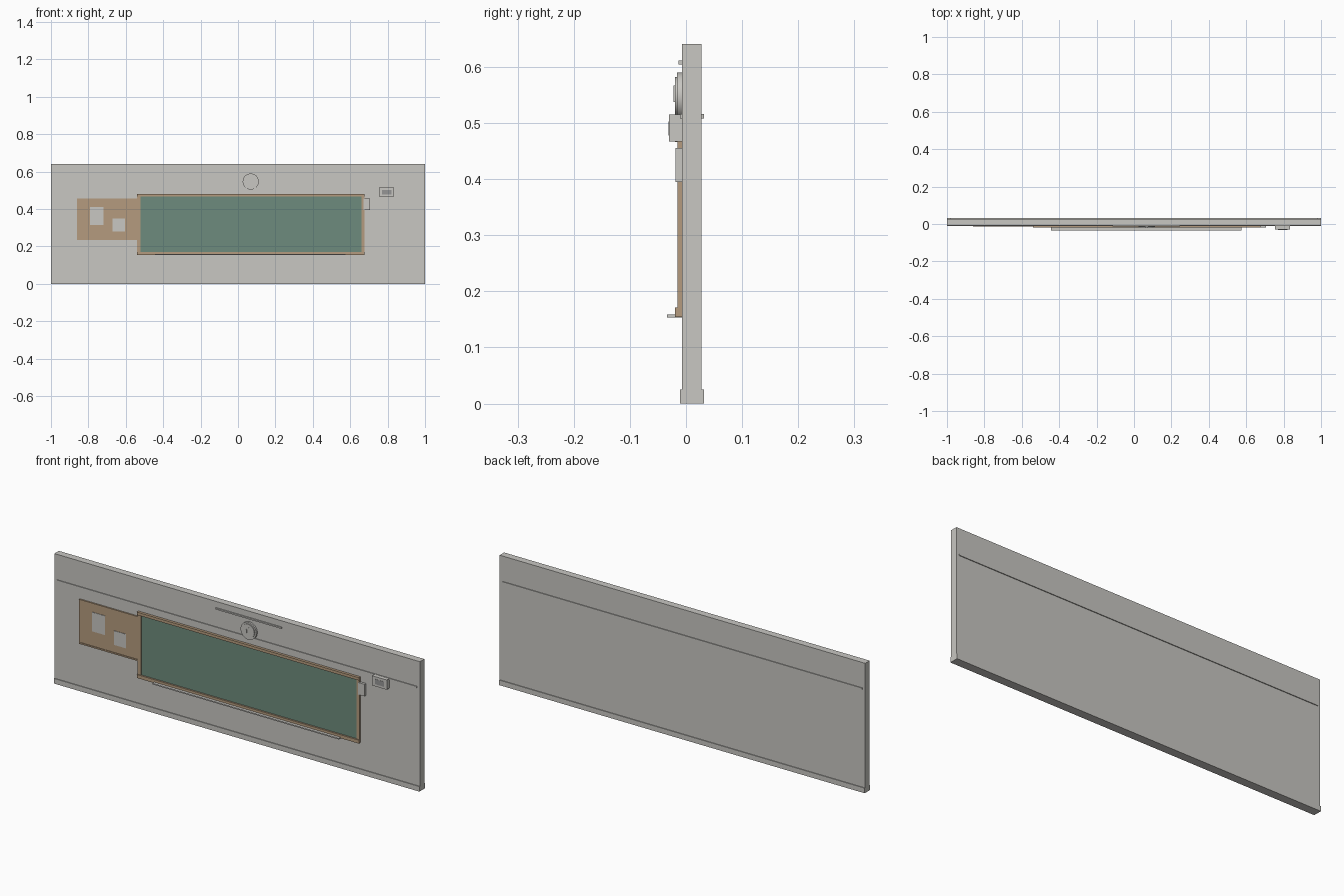
import bpy, bmesh, math
from mathutils import Matrix

cube = bpy.data.objects.get("Cube")
if cube:
    bpy.data.objects.remove(cube, do_unlink=True)


def material(name, rgb):
    m = bpy.data.materials.new(name)
    m.use_nodes = True
    m.diffuse_color = (*rgb, 1)
    m.node_tree.nodes["Principled BSDF"].inputs["Base Color"].default_value = (*rgb, 1)
    return m


GREY = material("warm grey", (0.58, 0.57, 0.54))
TAN = material("tan wood", (0.46, 0.33, 0.21))
GREEN = material("board green", (0.155, 0.26, 0.205))
DARK = material("dark grey", (0.3, 0.3, 0.3))
FACE = -0.007  # front surface of the wall


def finish(name, bm, mat):
    me = bpy.data.meshes.new(name)
    bm.to_mesh(me)
    bm.free()
    ob = bpy.data.objects.new(name, me)
    bpy.context.collection.objects.link(ob)
    me.materials.append(mat)
    return ob


def box(name, x, z, y, mat=GREY):
    bm = bmesh.new()
    bmesh.ops.create_cube(bm, size=1)
    for v in bm.verts:
        v.co = [r[0] if c < 0 else r[1] for c, r in zip(v.co, (x, y, z))]
    return finish(name, bm, mat)


def disc(name, x, z, radius, y):
    bm = bmesh.new()
    turn = Matrix.Translation((x, sum(y) / 2, z)) @ Matrix.Rotation(math.pi / 2, 4, 'X')
    bmesh.ops.create_cone(bm, cap_ends=True, segments=32, radius1=radius,
                          radius2=radius, depth=y[1] - y[0], matrix=turn)
    ob = finish(name, bm, GREY)
    bpy.context.view_layer.objects.active = ob
    ob.select_set(True)
    bpy.ops.object.shade_smooth_by_angle()
    ob.select_set(False)


# Wall with skirting and rail on both sides
box("wall", (-1, 1), (0, 0.641), (FACE, 0.028))
box("skirting", (-1, 1), (0, 0.025), (-0.011, 0.032))
box("wall_rail", (-0.985, 0.985), (0.508, 0.516), (-0.011, 0.032))

# Writing board with frame and chalk tray
L, R, B, T = -0.54, 0.675, 0.154, 0.48
box("board_panel", (L + 0.01, R - 0.01), (B + 0.01, T - 0.01), (-0.012, FACE), GREEN)
box("frame_bottom", (L, R), (B, B + 0.017), (-0.02, FACE), TAN)
box("frame_top", (L, R), (T - 0.014, T), (-0.02, FACE), TAN)
box("frame_left", (L, L + 0.02), (B, T), (-0.015, FACE), TAN)
box("frame_right", (R - 0.016, R), (B, T), (-0.015, FACE), TAN)
box("chalk_tray", (-0.445, 0.575), (0.153, 0.159), (-0.034, FACE))
box("board_hook", (0.67, 0.705), (0.395, 0.455), (-0.019, FACE))

# Pin board with papers and a thin raised border
box("pin_board", (-0.86, L), (0.235, 0.455), (-0.011, FACE), TAN)
for name, z in (("bottom", 0.235), ("top", 0.448)):
    box("pin_border_" + name, (-0.86, L), (z, z + 0.007), (-0.014, FACE), TAN)
box("pin_border_left", (-0.86, -0.853), (0.235, 0.455), (-0.014, FACE), TAN)
box("large_paper", (-0.79, -0.72), (0.315, 0.41), (-0.013, FACE))
box("small_paper", (-0.67, -0.605), (0.28, 0.35), (-0.013, FACE))

# Clock with stepped face and hands
CX, CZ = 0.068, 0.547
disc("clock_case", CX, CZ, 0.043, (-0.016, FACE))
disc("clock_face", CX, CZ, 0.035, (-0.02, FACE))
box("minute_hand", (CX + 0.004, CX + 0.007), (CZ - 0.01, CZ + 0.02), (-0.022, -0.019))
box("hour_hand", (CX - 0.009, CX - 0.006), (CZ - 0.01, CZ + 0.008), (-0.022, -0.019))

# Long strip above the clock
box("hanging_strip", (-0.115, 0.245), (0.604, 0.611), (-0.013, FACE))

# Wall unit with a dark front panel
box("wall_unit", (0.755, 0.835), (0.467, 0.515), (-0.03, FACE))
box("wall_unit_panel", (0.77, 0.82), (0.478, 0.503), (-0.031, -0.028), DARK)
